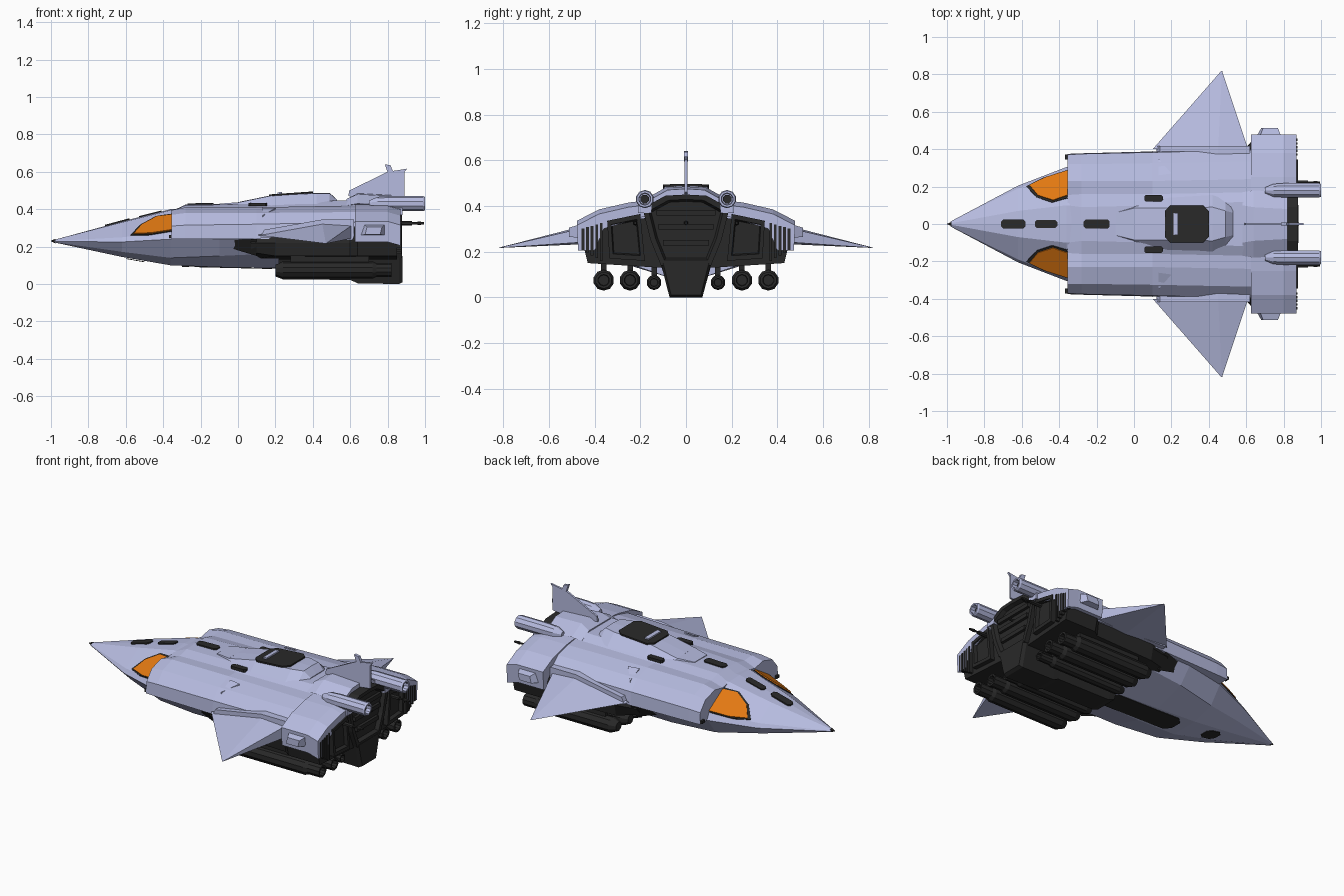
import bpy, bmesh, math
from mathutils import Vector


def material(name, rgb):
    m = bpy.data.materials.new(name)
    m.diffuse_color = (*rgb, 1)
    return m


HULL = material("lavender_grey", (0.47, 0.50, 0.745))
DARK = material("charcoal", (0.022, 0.022, 0.022))
GLASS = material("orange_glass", (0.76, 0.19, 0.006))


def skin(name, rings, mat, mirror=False):
    """Bridge closed rings of 3D points, cap the ends, optionally copy to -y."""
    bm = bmesh.new()
    for s in ((1, -1) if mirror else (1,)):
        vs = [[bm.verts.new((x, y * s, z)) for x, y, z in r] for r in rings]
        n = len(vs[0])
        for a, b in zip(vs, vs[1:]):
            for i in range(n):
                j = (i + 1) % n
                bm.faces.new((a[i], a[j], b[j], b[i]))
        bm.faces.new(vs[0])
        bm.faces.new(vs[-1])
    bmesh.ops.remove_doubles(bm, verts=bm.verts, dist=1e-5)
    bmesh.ops.recalc_face_normals(bm, faces=bm.faces)
    me = bpy.data.meshes.new(name)
    bm.to_mesh(me)
    bm.free()
    me.materials.append(mat)
    ob = bpy.data.objects.new(name, me)
    bpy.context.collection.objects.link(ob)
    return ob


def loft(name, sections, mat):
    """Symmetric hull from (x, half profile) sections, profile top to bottom."""
    rings = []
    for x, half in sections:
        ring = [(x, y, z) for y, z in half]
        ring += [(x, -y, z) for y, z in reversed(half[1:-1])]
        rings.append(ring)
    return skin(name, rings, mat)


def box(name, x, y, z, mat, mirror=False):
    ring = lambda a: [(a, y[0], z[0]), (a, y[1], z[0]), (a, y[1], z[1]), (a, y[0], z[1])]
    return skin(name, [ring(x[0]), ring(x[1])], mat, mirror)


def tube(name, stations, y, z, mat, sides=8, mirror=True):
    """Round body along x from (x, radius) stations."""
    ang = [2 * math.pi * (i + 0.5) / sides for i in range(sides)]
    rings = [[(x, y + r * math.cos(a), z + r * math.sin(a)) for a in ang] for x, r in stations]
    return skin(name, rings, mat, mirror)


def plate(name, x, y, z, mat, mirror=False, cut=0.25, lo=-0.004, hi=0.005):
    """Thin chamfered panel; z gives the height at each x end."""
    (x0, x1), (y0, y1) = x, y
    c = cut * min(x1 - x0, y1 - y0)
    pts = [(x0 + c, y0), (x1 - c, y0), (x1, y0 + c), (x1, y1 - c),
           (x1 - c, y1), (x0 + c, y1), (x0, y1 - c), (x0, y0 + c)]
    h = lambda px: z[0] + (z[1] - z[0]) * (px - x0) / (x1 - x0)
    return skin(name, [[(px, py, h(px) + d) for px, py in pts] for d in (lo, hi)], mat, mirror)


# Nose and belly
loft("nose_and_belly", [
    (-0.98, [(0, .237), (.004, .237), (.012, .23), (.014, .228), (.012, .224), (.005, .222), (0, .222)]),
    (-0.62, [(0, .335), (.07, .33), (.19, .25), (.205, .225), (.15, .172), (.06, .145), (0, .145)]),
    (-0.36, [(0, .40), (.10, .395), (.285, .28), (.305, .24), (.23, .14), (.09, .10), (0, .10)]),
    (-0.10, [(0, .40), (.10, .395), (.30, .32), (.365, .25), (.28, .15), (.085, .09), (0, .09)]),
    (0.22, [(0, .40), (.10, .395), (.30, .32), (.37, .25), (.30, .165), (.07, .085), (0, .085)])], HULL)
tube("nose_tip", [(-1, .001), (-0.975, .013)], 0, .23, DARK, 6, False)

# Upper body with twin shoulders
loft("upper_body", [
    (-0.355, [(0, .39), (.10, .39), (.155, .38), (.23, .395), (.32, .37), (.37, .31), (.375, .24), (0, .24)]),
    (-0.28, [(0, .425), (.09, .42), (.16, .405), (.23, .41), (.32, .38), (.375, .315), (.378, .24), (0, .24)]),
    (0.10, [(0, .43), (.10, .43), (.16, .41), (.23, .41), (.325, .38), (.383, .32), (.388, .24), (0, .24)]),
    (0.63, [(0, .45), (.12, .45), (.17, .42), (.24, .41), (.335, .385), (.395, .33), (.405, .24), (0, .24)]),
    (0.80, [(0, .46), (.10, .46), (.17, .42), (.24, .41), (.335, .385), (.395, .33), (.405, .24), (0, .24)])], HULL)
box("shoulder_front_slots", (-.368, -.34), (.345, .372), (.245, .262), DARK, True)

# Rear shoulder blocks with side vents
prof = [(.165, .425), (.25, .415), (.38, .385), (.478, .335), (.472, .225), (.40, .225), (.36, .32), (.165, .38)]
skin("rear_shoulders", [[(x, y, z - d) for y, z in prof] for x, d in ((.625, 0), (.80, 0), (.87, .02))], HULL, True)
skin("side_vents", [[(.65, .46, .26), (.79, .46, .26), (.79, .46, .32), (.67, .46, .32)],
                    [(.68, .512, .265), (.76, .512, .265), (.77, .512, .305), (.69, .512, .305)]], HULL, True)

# Dorsal spine, hatch and scoop
loft("dorsal_spine", [
    (0.00, [(0, .438), (.085, .436), (.10, .42), (0, .42)]),
    (0.18, [(0, .475), (.085, .473), (.14, .42), (0, .42)]),
    (0.42, [(0, .488), (.09, .485), (.155, .42), (0, .42)]),
    (0.49, [(0, .488), (.07, .485), (.13, .43), (0, .42)]),
    (0.53, [(0, .45), (.06, .45), (.10, .43), (0, .42)])], HULL)
loft("tail_collar", [
    (0.58, [(0, .455), (.10, .455), (.17, .42), (0, .40)]),
    (0.64, [(0, .485), (.09, .48), (.18, .43), (0, .40)]),
    (0.82, [(0, .475), (.08, .47), (.17, .42), (0, .40)])], HULL)
plate("dorsal_hatch", (.165, .40), (-.10, .10), (.474, .490), DARK, cut=.15)
plate("hatch_handle", (.21, .235), (-.06, .06), (.482, .484), HULL, cut=0, hi=.008)
skin("dorsal_scoop", [[(-.10, -.06, .426), (-.10, .06, .426), (0, .09, .426), (0, -.09, .426)],
                      [(-.10, -.06, .43), (-.10, .06, .43), (0, .085, .437), (0, -.085, .437)]], HULL)

# Dark deck panels
plate("nose_panel_front", (-.71, -.58), (-.025, .025), (.312, .347), DARK)
plate("nose_panel_rear", (-.53, -.41), (-.022, .022), (.358, .388), DARK)
plate("deck_panel", (-.27, -.13), (-.025, .025), (.426, .429), DARK)
plate("deck_side_panels", (.055, .155), (.055, .10), (.430, .430), HULL, True)
plate("deck_side_hatches", (.055, .155), (.12, .155), (.428, .428), DARK, True, lo=-.012)
skin("shoulder_triangles", [[(.13, .26, .402 + d), (.20, .27, .40 + d), (.13, .35, .36 + d)]
                            for d in (-.006, .006)], HULL, True)


# Cockpit windows laid on the nose sides
def on_nose(u, v, off):
    a = Vector((-.62, .07, .33)).lerp(Vector((-.62, .19, .25)), v)
    b = Vector((-.36, .10, .395)).lerp(Vector((-.36, .285, .28)), v)
    return a.lerp(b, u) + Vector((-.12, .55, .80)) * off


frame = [(.17, .95), (.38, .42), (.70, .14), (1.02, .2), (1.02, 1.0), (.5, 1.04)]
glass = [(.24, .93), (.41, .46), (.72, .19), (1.05, .27), (1.05, .97), (.6, 1.01)]
for name, pts, mat, lo, hi in (("window_frames", frame, DARK, -.003, .004),
                               ("cockpit_windows", glass, GLASS, .002, .010)):
    skin(name, [[on_nose(u, v, o) for u, v in pts] for o in (lo, hi)], mat, True)

# Wings and root fairings
root = [(.10, .262), (.45, .325), (.61, .315), (.61, .245), (.40, .235)]
skin("wings", [[(x, .40, z) for x, z in root],
               [(.47 + (x - .47) * .01, .818, .217 + (z - .28) * .02) for x, z in root]], HULL, True)
skin("wing_roots", [[(x, y, z) for x, z in ((.12, .25), (.14, .29), (.45, .345), (.62, .345), (.62, .235))]
                    for y in (.36, .418)], HULL, True)

# Dark engine underbody
loft("engine_underbody", [
    (0.07, [(0, .27), (.365, .25), (.375, .22), (.33, .17), (.12, .13), (0, .13)]),
    (0.20, [(0, .27), (.395, .25), (.40, .22), (.385, .15), (.12, .13), (0, .13)]),
    (0.60, [(0, .30), (.405, .27), (.41, .22), (.40, .15), (.12, .13), (0, .13)]),
    (0.64, [(0, .36), (.40, .33), (.455, .25), (.43, .15), (.12, .13), (0, .13)]),
    (0.85, [(0, .36), (.40, .33), (.455, .25), (.43, .15), (.12, .13), (0, .13)])], DARK)

# Recessed central exhaust and side exhausts
outer = [(0, .45), (.09, .445), (.19, .39), (.155, .25), (.11, .14), (0, .14)]
scaled = lambda k: [(y * k, .30 + (z - .30) * k) for y, z in outer]
loft("main_exhaust", [(.60, scaled(.9)), (.80, scaled(1)), (.878, scaled(1)), (.878, scaled(.86)),
                      (.855, scaled(.8))], DARK)
for i, (z, w) in enumerate(((.37, .13), (.31, .12), (.24, .10))):
    box(f"exhaust_bar_{i}", (.84, .872), (-w, w), (z - .012, z + .012), DARK)
sq = [(.20, .365), (.345, .335), (.335, .17), (.18, .16)]
side = lambda x, k: [(x, .265 + (y - .265) * k, .26 + (z - .26) * k) for y, z in sq]
skin("side_exhausts", [side(.80, 1), side(.878, 1), side(.878, .78), side(.856, .72)], DARK, True)
for i in range(5):
    y = .365 + .02 * i
    box(f"rear_louvres_{i}", (.84, .873), (y, y + .012), (.16 + .012 * i, .325 - .006 * i), DARK, True)

# Keel and belly panels
loft("keel", [
    (0.20, [(0, .15), (.11, .14), (.07, .04), (0, .04)]),
    (0.24, [(0, .15), (.11, .14), (.07, .025), (0, .025)]),
    (0.60, [(0, .15), (.11, .14), (.07, .022), (0, .022)]),
    (0.64, [(0, .15), (.11, .15), (.072, .004), (0, .004)]),
    (0.86, [(0, .15), (.11, .15), (.072, .0), (0, .0)]),
    (0.88, [(0, .15), (.10, .15), (.065, .01), (0, .01)])], DARK)
plate("belly_panel", (-.30, .20), (-.07, .07), (.096, .084), DARK, hi=0)
plate("chin_panel", (-.60, -.50), (-.045, .045), (.138, .121), DARK, hi=0)
skin("flank_strips", [[(-.05, .31, .195), (-.05, .345, .235), (-.05, .30, .2)],
                      [(.10, .33, .15), (.10, .39, .24), (.10, .30, .2)]], DARK, True)

# Underslung stores on pylons
for i, (y, z, r, x1) in enumerate(((.36, .075, .046, .82), (.245, .075, .046, .82), (.14, .065, .033, .80))):
    tube(f"store_tubes_{i}", [(.20, r * .6), (.24, r), (x1 - .1, r), (x1 - .08, r * .8),
                              (x1, r * .8), (x1, r * .55), (x1 - .03, r * .5)], y, z, DARK, 10)
    box(f"store_pylons_{i}", (.28, .70), (y - .012, y + .012), (z, .18), DARK, True)

# Tail pods with dark bores and rear guns
tube("tail_pods", [(.70, .016), (.745, .036), (.80, .040), (.99, .040), (1.0, .036), (1.0, .027), (.95, .024)],
     .18, .43, HULL, 10)
tube("pod_bores", [(.945, .020), (.975, .020)], .18, .43, DARK, 8)
box("pod_pylons", (.72, .88), (.15, .21), (.37, .41), HULL, True)
tube("rear_guns", [(.84, .012), (.93, .012), (.93, .006), (.96, .006), (.96, .010), (.995, .006)],
     .222, .325, DARK, 6)
tube("centre_spike", [(.84, .012), (.90, .006)], 0, .325, DARK, 6, False)

# Tail fin and antenna
fin = [(.59, .47), (.595, .50), (.80, .60), (.905, .617), (.89, .60), (.89, .46), (.80, .45)]
skin("tail_fin", [[(x, y, z) for x, z in fin] for y in (-.006, .006)], HULL)
skin("fin_antenna", [[(x, y, z) for x, z in ((.80, .595), (.785, .64), (.815, .635), (.83, .60))]
                     for y in (-.009, .009)], HULL)
